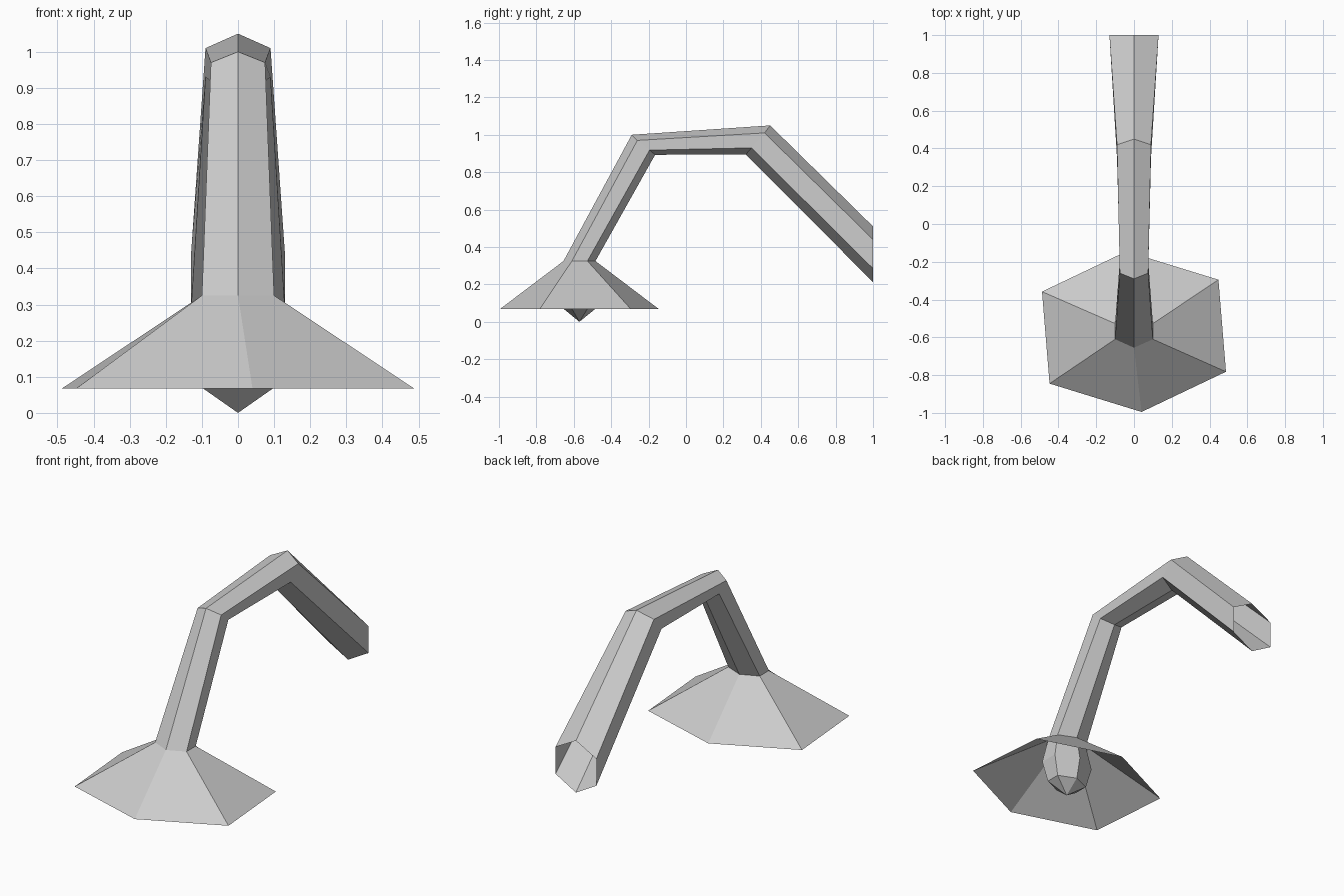
import bpy
import bmesh
from mathutils import Vector

cube = bpy.data.objects.get("Cube")
if cube:
    bpy.data.objects.remove(cube, do_unlink=True)

# One plain grey for everything
grey = bpy.data.materials.new("plain_grey")
grey.use_nodes = True
colour = (0.6, 0.6, 0.6, 1)
grey.diffuse_color = colour
grey.node_tree.nodes["Principled BSDF"].inputs["Base Color"].default_value = colour


def six_ring(width, outer, upper, lower, inner):
    """Mirrored six-sided section from four (y, z) points on its outline."""
    return [Vector(p) for p in (
        (0, *outer), (width, *upper), (width, *lower),
        (0, *inner), (-width, *lower), (-width, *upper))]


def loft(name, rings, tip=None):
    """Skin a row of rings with flat quads, closing to a tip if given."""
    bm = bmesh.new()
    rows = [[bm.verts.new(p) for p in ring] for ring in rings]
    for a, b in zip(rows, rows[1:]):
        for i in range(6):
            j = (i + 1) % 6
            bm.faces.new((a[i], a[j], b[j], b[i]))
    if tip:
        point = bm.verts.new(tip)
        for i in range(6):
            bm.faces.new((rows[-1][i], rows[-1][(i + 1) % 6], point))
    bmesh.ops.recalc_face_normals(bm, faces=bm.faces)
    mesh = bpy.data.meshes.new(name)
    bm.to_mesh(mesh)
    bm.free()
    mesh.materials.append(grey)
    obj = bpy.data.objects.new(name, mesh)
    bpy.context.collection.objects.link(obj)
    return obj


# Bent arm, open at the far end
neck = six_ring(0.10, (-0.655, 0.325), (-0.61, 0.325), (-0.527, 0.325), (-0.484, 0.325))
loft("bent_arm", [
    neck,
    six_ring(0.075, (-0.29, 1.0), (-0.26, 0.97), (-0.195, 0.918), (-0.165, 0.893)),
    six_ring(0.09, (0.45, 1.05), (0.42, 1.01), (0.35, 0.93), (0.32, 0.895)),
    six_ring(0.13, (1.0, 0.51), (1.0, 0.44), (1.0, 0.285), (1.0, 0.212)),
])

# Flared shade, slightly twisted and open underneath
centre = Vector((0, -0.57, 0))
half = [Vector((0.04, -0.425, 0)), Vector((0.487, -0.212, 0)), Vector((0.447, 0.275, 0))]
rim = [centre + p * side + Vector((0, 0, 0.068)) for side in (1, -1) for p in half]
loft("shade", [neck, rim])


# Faceted bulb hanging inside the shade
def bulb_ring(scale, z):
    return [Vector((p.x * scale, centre.y + (p.y - centre.y) * scale, z)) for p in neck]


loft("bulb", [neck, bulb_ring(1.3, 0.185), bulb_ring(1.0, 0.07)], tip=centre)
